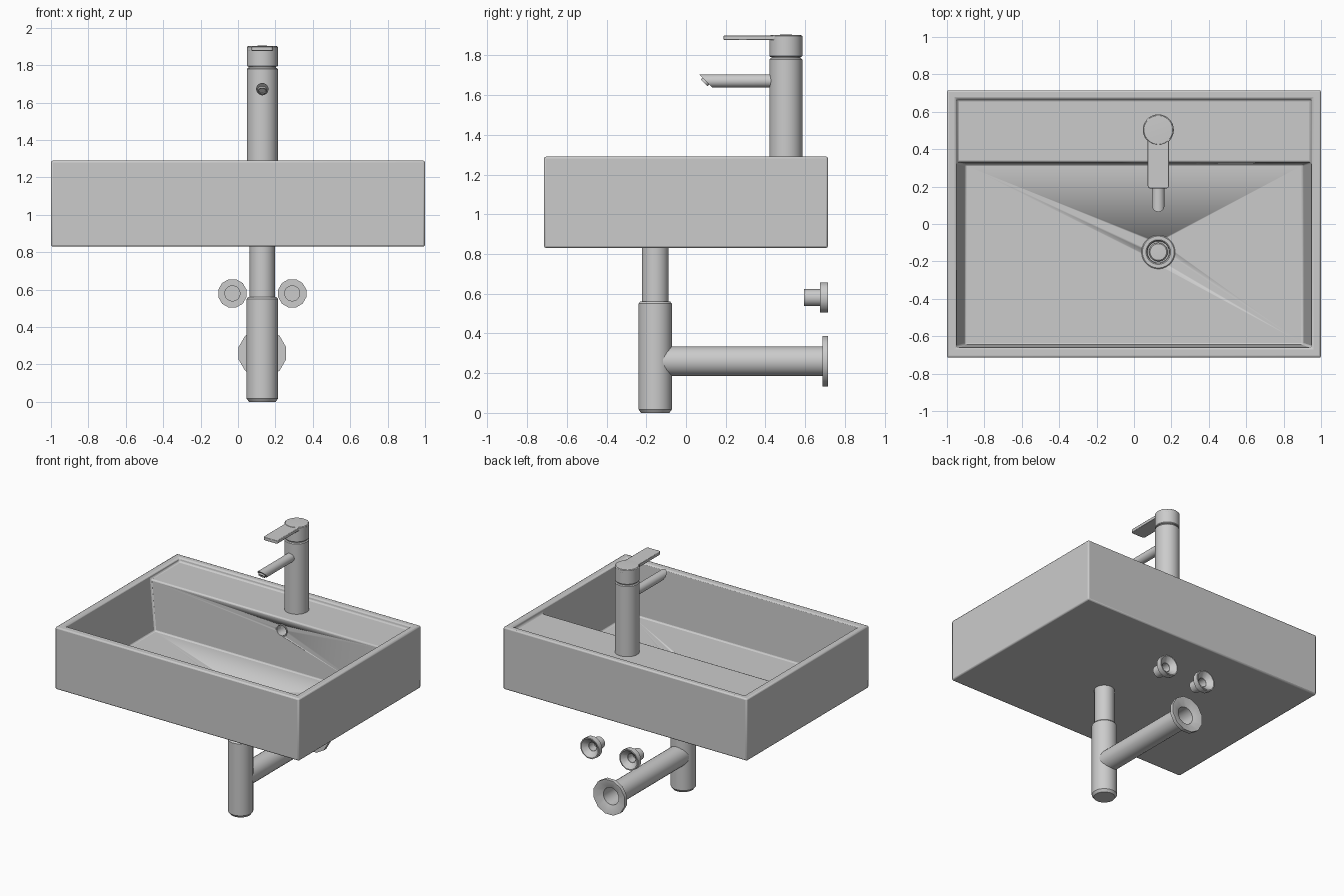
import bpy, bmesh
from math import sin, cos, pi, radians, asin

if "Cube" in bpy.data.objects:
    bpy.data.objects.remove(bpy.data.objects["Cube"])

X = 0.13          # tap, drain and trap share this x
FLOOR = 0.89      # bowl floor height


def finish(bm, name, angle=35):
    bmesh.ops.recalc_face_normals(bm, faces=bm.faces)
    me = bpy.data.meshes.new(name)
    bm.to_mesh(me)
    bm.free()
    ob = bpy.data.objects.new(name, me)
    bpy.context.collection.objects.link(ob)
    bpy.ops.object.select_all(action='DESELECT')
    bpy.context.view_layer.objects.active = ob
    ob.select_set(True)
    bpy.ops.object.shade_smooth_by_angle(angle=radians(angle))
    return ob


def lathe(name, profile, loc, axis='Z', segs=32, angle=35, edit=None):
    """Revolve (radius, height) points round the z or y axis through loc."""
    bm = bmesh.new()
    rings = []
    for r, h in profile:
        ring = []
        for i in range(1 if r == 0 else segs):
            a = 2 * pi * (i + 0.5) / segs
            u, w = r * cos(a), r * sin(a)
            p = (u, w, h) if axis == 'Z' else (u, h, w)
            ring.append(bm.verts.new(p))
        rings.append(ring)
    for a, b in zip(rings, rings[1:]):
        for i in range(segs):
            j = (i + 1) % segs
            if len(a) == 1:
                bm.faces.new((a[0], b[i], b[j]))
            elif len(b) == 1:
                bm.faces.new((a[i], b[0], a[j]))
            else:
                bm.faces.new((a[i], b[i], b[j], a[j]))
    if edit:
        edit(bm)
    ob = finish(bm, name, angle)
    ob.location = loc
    return ob


def cylinder(name, r, h0, h1, loc, axis='Z', **kw):
    return lathe(name, [(0, h0), (r, h0), (r, h1), (0, h1)], loc, axis, **kw)


def bevel(ob, width, segs=2):
    m = ob.modifiers.new('bevel', 'BEVEL')
    m.width, m.segments, m.limit_method = width, segs, 'ANGLE'
    m.angle_limit = radians(40)
    bpy.context.view_layer.objects.active = ob
    bpy.ops.object.modifier_apply(modifier=m.name)


# Basin: shell with a sunken back ledge and a deep bowl
bm = bmesh.new()


def rect(x, y0, y1, z):
    return [bm.verts.new(p) for p in ((-x, y0, z), (x, y0, z), (x, y1, z), (-x, y1, z))]


bottom = rect(1, -0.715, 0.715, 0.83)
top = rect(1, -0.715, 0.715, 1.29)
rim = rect(0.95, -0.66, 0.67, 1.29)
floor = rect(0.905, -0.645, 0.32, FLOOR)
ledge = rect(0.9466, 0.33, 0.665, 1.26)
bm.faces.new(bottom)
bm.faces.new(floor)
bm.faces.new(ledge)
for i in range(4):
    j = (i + 1) % 4
    bm.faces.new((bottom[i], bottom[j], top[j], top[i]))
    bm.faces.new((top[i], top[j], rim[j], rim[i]))
bm.faces.new((rim[0], rim[1], floor[1], floor[0]))                  # front wall
bm.faces.new((rim[2], rim[3], ledge[3], ledge[2]))                  # wall behind ledge
bm.faces.new((ledge[0], ledge[1], floor[2], floor[3]))              # bowl back wall
for f, b in ((1, 2), (0, 3)):                                       # side walls
    bm.faces.new((rim[f], floor[f], floor[b], ledge[f], ledge[b], rim[b]))
basin = finish(bm, 'basin')
bevel(basin, 0.01)

# Drain and overflow holes
for cut in (cylinder('drain_cutter', 0.062, 0.85, 1.0, (X, -0.15, 0)),
            cylinder('overflow_cutter', 0.04, 0.2, 0.42, (X, 0, 1.17), 'Y')):
    cut.hide_render = True
    m = basin.modifiers.new('cut', 'BOOLEAN')
    m.object, m.operation, m.solver = cut, 'DIFFERENCE', 'EXACT'
    bpy.context.view_layer.objects.active = basin
    bpy.ops.object.modifier_apply(modifier=m.name)
    bpy.data.objects.remove(cut)

lathe('drain', [(0.09, 0), (0.085, 0.004), (0.066, 0.004), (0.06, -0.002), (0.058, -0.03),
                (0.05, -0.03), (0.05, -0.004), (0.044, 0.002), (0, 0.004)], (X, -0.15, FLOOR))
lathe('overflow_ring', [(0.047, 0.005), (0.045, -0.004), (0.038, -0.004), (0.036, 0.04)],
      (X, 0.327, 1.17), 'Y')

# Waste pipe and bottle trap
cylinder('waste_pipe', 0.068, 0.5, 0.84, (X, -0.155, 0), segs=24)
lathe('trap_body', [(0, 0), (0.072, 0), (0.085, 0.018), (0.085, 0.55), (0.076, 0.56), (0, 0.56)],
      (X, -0.155, 0), segs=24)


def wall_fitting(name, x, z, pipe, flange, start, front, depth, segs):
    """Pipe into a wall flange, dished and hollow at the back."""
    lathe(name + '_pipe', [(0, start), (pipe, start), (pipe, front + 0.005),
                           (pipe - 0.012, front + 0.005), (pipe - 0.012, depth), (0, depth)],
          (x, 0, z), 'Y', 24)
    lathe(name + '_flange', [(pipe - 0.01, front), (flange, front), (flange, 0.715),
                             (flange - 0.008, 0.715), (pipe - 0.01, front + 0.006)],
          (x, 0, z), 'Y', segs)


wall_fitting('outlet', X, 0.26, 0.075, 0.131, -0.155, 0.687, 0.4, 12)
for side, name in ((-1, 'left_valve'), (1, 'right_valve')):
    wall_fitting(name, X + side * 0.16, 0.58, 0.043, 0.078, 0.595, 0.675, 0.62, 12)

# Tap body and head
R, TY = 0.083, 0.503
lathe('tap_body', [(0, 1.25), (R, 1.25), (R, 1.78), (R - 0.006, 1.786), (0, 1.786)], (X, TY, 0))
cylinder('tap_joint', R - 0.01, 1.77, 1.81, (X, TY, 0))
lathe('tap_head', [(0, 1.792), (R - 0.004, 1.792), (R, 1.797), (R, 1.895), (R - 0.006, 1.902),
                   (0, 1.905)], (X, TY, 0))

# Lever: flat paddle flowing out of the head circle
W, tip, c = 0.057, 0.19, 0.015
a0 = asin(W / R)
pts = [(R * sin(a0 + (2 * pi - 2 * a0) * i / 24), TY - R * cos(a0 + (2 * pi - 2 * a0) * i / 24))
       for i in range(25)]
for cx, start in ((-W + c, pi), (W - c, 1.5 * pi)):
    pts += [(cx + c * cos(start + k * pi / 8), tip + c + c * sin(start + k * pi / 8))
            for k in range(5)]
bm = bmesh.new()
face = bm.faces.new([bm.verts.new((X + x, y, 1.877)) for x, y in pts])
new = bmesh.ops.extrude_face_region(bm, geom=[face])['geom']
bmesh.ops.translate(bm, vec=(0, 0, 0.023),
                    verts=[v for v in new if isinstance(v, bmesh.types.BMVert)])
bevel(finish(bm, 'lever'), 0.003)


# Spout with its end cut at 45 degrees, plus aerator
def slant(bm):
    for v in bm.verts:
        if v.co.y < 0.2:
            v.co.y += 0.033 - v.co.z


cylinder('spout', 0.033, 0.065, TY, (X, 0, 1.672), 'Y', segs=24, edit=slant)
aerator = lathe('aerator', [(0, -0.02), (0.025, -0.02), (0.025, 0.012), (0.019, 0.012),
                            (0.019, 0.006), (0, 0.006)], (X, 0.1, 1.67), segs=20)
aerator.rotation_euler.x = radians(135)
